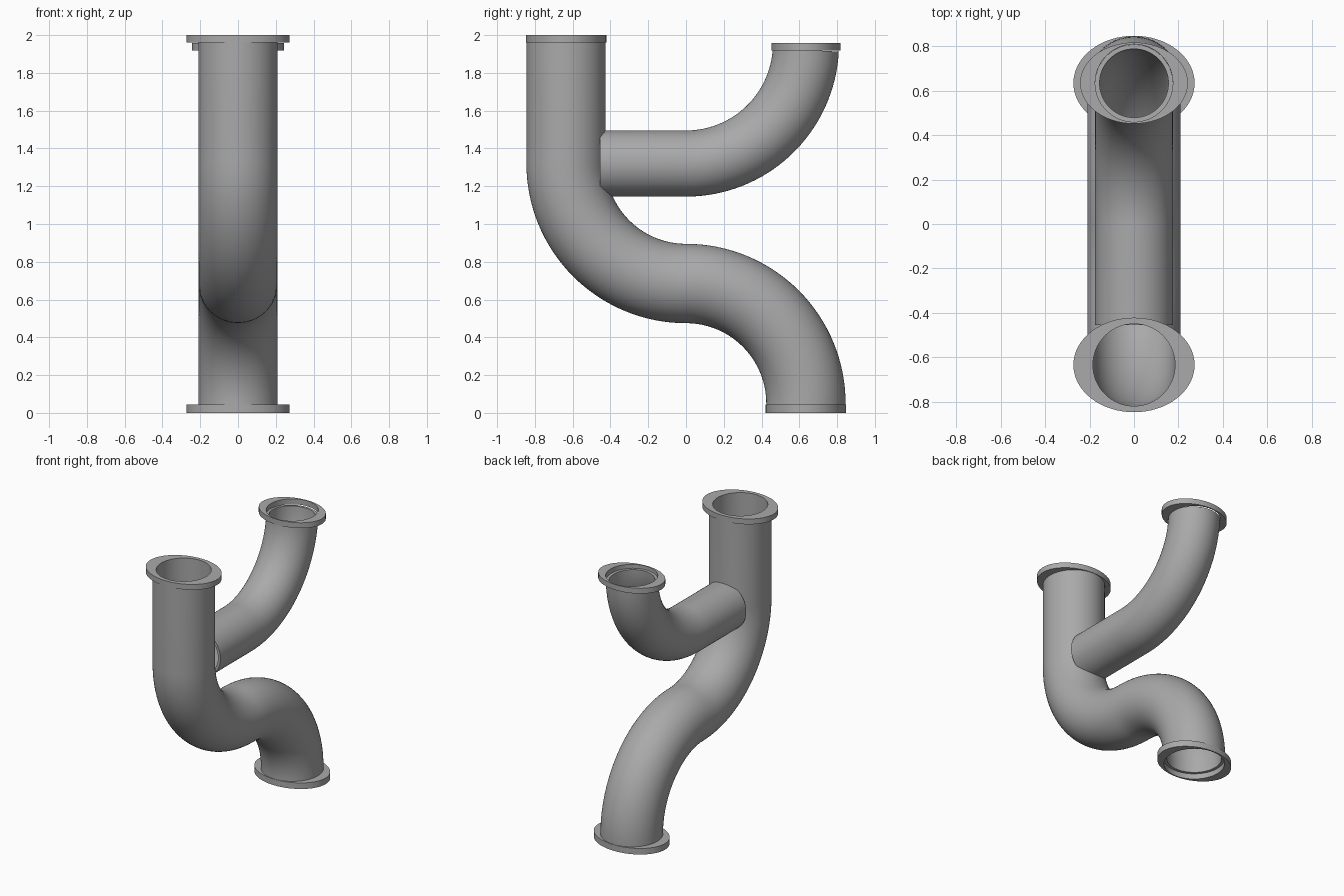
import bpy
import bmesh
from math import sin, cos, pi, radians
from mathutils import Vector

SIDES = 64
BEND = 0.635      # bend radius, also the offset of the vertical ends
JOINT_Z = 1.32    # height of the branch axis and of the upper bend centre

cube = bpy.data.objects.get("Cube")
if cube:
    bpy.data.objects.remove(cube)

metal = bpy.data.materials.new("grey_metal")
metal.use_nodes = True
GREY = (0.4, 0.4, 0.4, 1)
metal.diffuse_color = GREY
metal.node_tree.nodes["Principled BSDF"].inputs["Base Color"].default_value = GREY


def bridge(bm, a, b):
    """Join two closed rings with quads."""
    for i in range(SIDES):
        j = (i + 1) % SIDES
        bm.faces.new((a[i], a[j], b[j], b[i]))


def finish(bm, name):
    bmesh.ops.recalc_face_normals(bm, faces=bm.faces)
    mesh = bpy.data.meshes.new(name)
    bm.to_mesh(mesh)
    bm.free()
    mesh.materials.append(metal)
    obj = bpy.data.objects.new(name, mesh)
    bpy.context.collection.objects.link(obj)
    bpy.ops.object.select_all(action='DESELECT')
    obj.select_set(True)
    bpy.context.view_layer.objects.active = obj
    bpy.ops.object.shade_smooth_by_angle(angle=radians(35))
    return obj


def arc(y, z, start, end, steps=32):
    """Points of a bend in the side plane, with their directions of travel."""
    turn = 1 if end > start else -1
    result = []
    for i in range(steps + 1):
        a = radians(start + (end - start) * i / steps)
        result.append((Vector((0, y + BEND * cos(a), z + BEND * sin(a))),
                       Vector((0, -sin(a), cos(a))) * turn))
    return result


def tube(name, path, outer, inner):
    """Hollow pipe swept along a path, with ring-shaped ends."""
    bm = bmesh.new()
    walls = []
    for radius in (outer, inner):
        rings = []
        for point, along in path:
            side = Vector((1, 0, 0))
            up = along.cross(side)
            rings.append([bm.verts.new(point + radius * (side * cos(2 * pi * i / SIDES)
                                                         + up * sin(2 * pi * i / SIDES)))
                          for i in range(SIDES)])
        for a, b in zip(rings, rings[1:]):
            bridge(bm, a, b)
        walls.append(rings)
    for end in (0, -1):
        bridge(bm, walls[0][end], walls[1][end])
    return finish(bm, name)


def flange(name, y, bottom, top, half_x, half_y, hole):
    """Oval plate with a round hole."""
    bm = bmesh.new()
    rings = []
    for rx, ry, z in ((half_x, half_y, bottom), (half_x, half_y, top),
                      (hole, hole, top), (hole, hole, bottom)):
        rings.append([bm.verts.new((rx * cos(2 * pi * i / SIDES),
                                    y + ry * sin(2 * pi * i / SIDES), z))
                      for i in range(SIDES)])
    for k in range(4):
        bridge(bm, rings[k], rings[(k + 1) % 4])
    return finish(bm, name)


UP = Vector((0, 0, 1))
BACK = Vector((0, 1, 0))

# Main S-shaped pipe: straight drop, upper bend, lower bend
main_path = ([(Vector((0, -BEND, 1.965)), -UP)]
             + arc(0, JOINT_Z, 180, 270)
             + arc(0, JOINT_Z - 2 * BEND, 90, 0)[1:]
             + [(Vector((0, BEND, 0.04)), -UP)])
tube("main_pipe", main_path, 0.21, 0.185)

# Branch pipe: short straight run, then a bend upwards
branch_path = ([(Vector((0, -0.455, JOINT_Z)), BACK)]
               + arc(0, JOINT_Z + BEND, 270, 357))
tube("branch_pipe", branch_path, 0.175, 0.155)

# Oval end flanges
flange("main_top_flange", -BEND, 1.96, 2.0, 0.273, 0.213, 0.185)
flange("main_bottom_flange", BEND, 0.0, 0.045, 0.273, 0.213, 0.205)
flange("branch_flange", BEND, 1.918, 1.958, 0.243, 0.183, 0.175)
